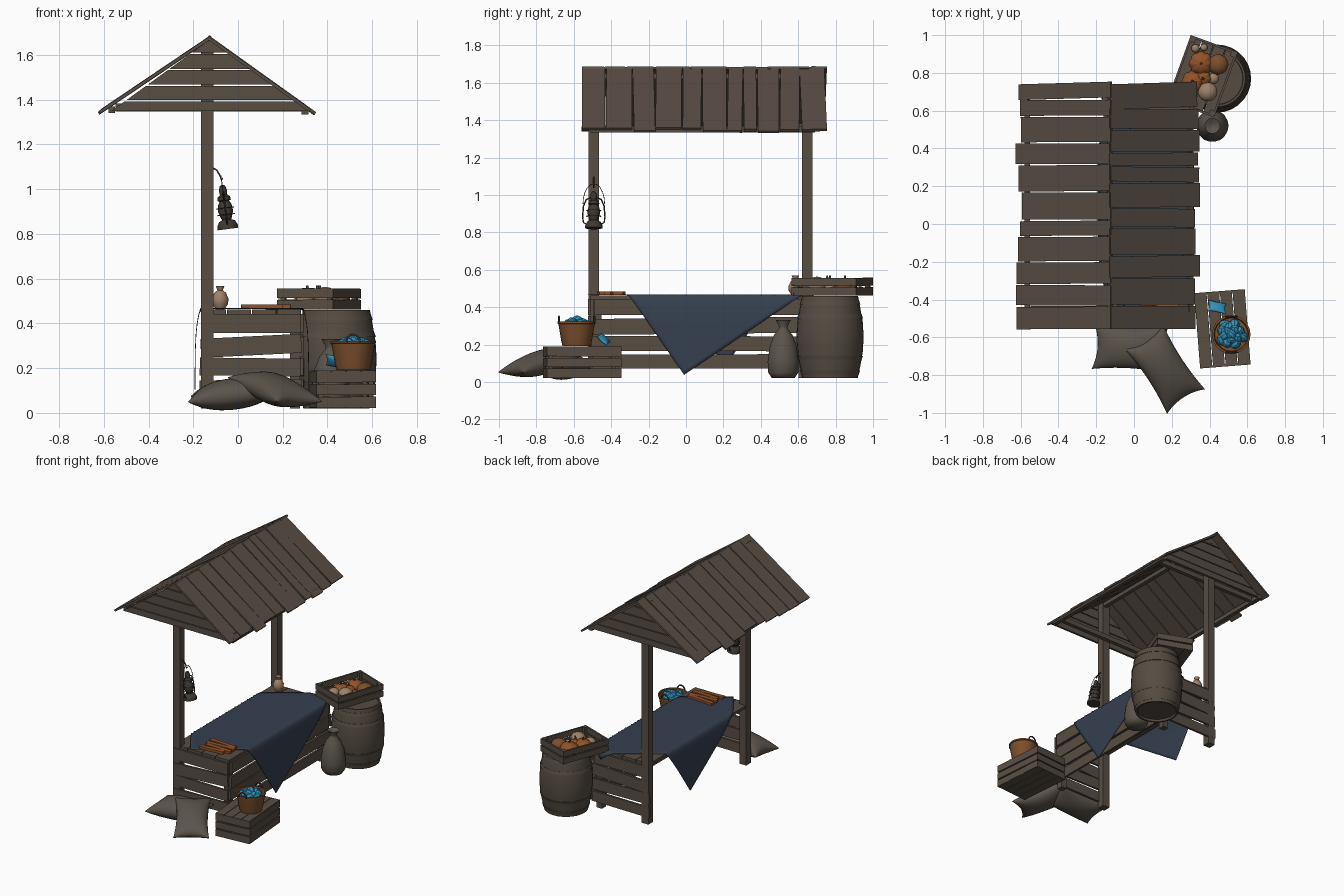
import bpy, bmesh, math, random
from mathutils import Matrix, Vector, Euler

if "Cube" in bpy.data.objects:
    bpy.data.objects.remove(bpy.data.objects["Cube"])
random.seed(4)
R = random.uniform

def mat(name, c):
    m = bpy.data.materials.new(name)
    m.diffuse_color = (*c, 1)
    m.use_nodes = True
    m.node_tree.nodes["Principled BSDF"].inputs["Base Color"].default_value = m.diffuse_color
    return m

WOOD = mat("weathered wood", (0.098, 0.074, 0.057))
BARREL = mat("barrel wood", (0.092, 0.072, 0.054))
METAL = mat("dark metal", (0.05, 0.04, 0.032))
CLOTH = mat("navy cloth", (0.036, 0.050, 0.078))
SACK = mat("sackcloth", (0.105, 0.088, 0.07))
BASKET = mat("wicker", (0.20, 0.078, 0.026))
ORANGE = mat("pumpkin orange", (0.29, 0.085, 0.022))
BLUE = mat("bright blue", (0.036, 0.29, 0.50))
PALE = mat("pale clay", (0.34, 0.22, 0.14))

def finish(name, bm, m, smooth=None, M=None):
    if M is not None:
        bm.transform(M)
    bmesh.ops.recalc_face_normals(bm, faces=bm.faces)
    me = bpy.data.meshes.new(name)
    bm.to_mesh(me)
    bm.free()
    me.materials.append(m)
    ob = bpy.data.objects.new(name, me)
    bpy.context.collection.objects.link(ob)
    if smooth:
        bpy.ops.object.select_all(action='DESELECT')
        bpy.context.view_layer.objects.active = ob
        ob.select_set(True)
        bpy.ops.object.shade_smooth_by_angle(angle=math.radians(smooth))
    return ob

def place(loc, rot=(0, 0, 0)):
    return Matrix.Translation(loc) @ Euler(rot).to_matrix().to_4x4()

def boards(name, parts, m=WOOD, M=None):
    # parts: (size, centre, rotation)
    bm = bmesh.new()
    for s, c, r in parts:
        bmesh.ops.create_cube(bm, size=1, matrix=place(c, r) @ Matrix.Diagonal((*s, 1)))
    return finish(name, bm, m, M=M)

def lathe(name, prof, m, n=24, M=None, smooth=40, rib=0, ribs=8):
    bm = bmesh.new()
    rings = []
    for r, z in prof:
        rings.append([bm.verts.new((r * (1 + rib * abs(math.cos(a * ribs / 2))) * math.cos(a),
                                    r * (1 + rib * abs(math.cos(a * ribs / 2))) * math.sin(a), z))
                      for a in (2 * math.pi * i / n for i in range(n))])
    for a, b in zip(rings, rings[1:]):
        for i in range(n):
            bm.faces.new((a[i], a[(i + 1) % n], b[(i + 1) % n], b[i]))
    bmesh.ops.remove_doubles(bm, verts=bm.verts, dist=1e-5)
    return finish(name, bm, m, smooth, M)

def ball(r, flat=1.0, k=9):
    return [(r * math.sin(math.pi * i / k), -r * flat * math.cos(math.pi * i / k)) for i in range(k + 1)]

def pillow(name, L, W, T, m, M, n=16):
    # stuffed sack with pinched corners
    bm = bmesh.new()
    for s in (1, -1):
        g = []
        for i in range(n + 1):
            u = -math.cos(math.pi * i / n)
            row = []
            for j in range(n + 1):
                v = -math.cos(math.pi * j / n)
                h = (max(0, 1 - u * u) * max(0, 1 - v * v)) ** 0.45
                row.append(bm.verts.new((u * L / 2 * (1 - .13 * (1 - v * v)),
                                         v * W / 2 * (1 - .13 * (1 - u * u)), s * T / 2 * h)))
            g.append(row)
        for i in range(n):
            for j in range(n):
                bm.faces.new((g[i][j], g[i + 1][j], g[i + 1][j + 1], g[i][j + 1]))
    bmesh.ops.remove_doubles(bm, verts=bm.verts, dist=1e-5)
    return finish(name, bm, m, 60, M)

def tube(name, pts, r, m, M=Matrix(), cyclic=False):
    cu = bpy.data.curves.new(name, 'CURVE')
    cu.dimensions = '3D'
    cu.bevel_depth, cu.bevel_resolution = r, 1
    sp = cu.splines.new('POLY')
    sp.points.add(len(pts) - 1)
    for p, q in zip(sp.points, pts):
        p.co = (*(M @ Vector(q)), 1)
    sp.use_cyclic_u = cyclic
    cu.materials.append(m)
    ob = bpy.data.objects.new(name, cu)
    bpy.context.collection.objects.link(ob)
    bpy.ops.object.select_all(action='DESELECT')
    bpy.context.view_layer.objects.active = ob
    ob.select_set(True)
    bpy.ops.object.convert(target='MESH')

# posts, short legs and roof beams
O = (0, 0, 0)
for y, n in ((-.493, "front_post"), (.648, "back_post")):
    boards(n, [((.055, .055, 1.64), (-.138, y, .84), O)])
boards("counter_legs", [((.045, .045, .42), (.255, y, .23), O) for y in (-.475, .625)])
RX, RZ = -.127, 1.672
boards("roof_beams", [((.03, 1.2, .03), (x, .09, z), O) for x, z in ((-.565, 1.355), (.30, 1.35), (RX, 1.635))]
       + [((.84, .03, .035), (RX, y, 1.365), O) for y in (-.45, .605)])

# roof boards on both slopes
def slope(name, edges, ex, ez):
    parts = []
    d = Vector((ex - RX, 0, ez - RZ))
    pitch = math.atan2(-d.z, d.x)
    for k, (a, b) in enumerate(zip(edges, edges[1:])):
        L = d.length + R(-.012, .03)
        c = Vector((RX, 0, RZ)) + d.normalized() * (L / 2 - .008)
        up = R(0, .006)
        rot = Euler((0, pitch, 0)).to_matrix() @ Euler((0, 0, R(-.03, .03) if k % 4 == 2 else R(-.008, .008))).to_matrix()
        parts.append(((L, b - a - .007, .014), (c.x, (a + b) / 2, c.z + up), rot.to_euler()))
    boards(name, parts)
slope("roof_right", [-.56, -.43, -.285, -.165, -.02, .085, .22, .305, .38, .5, .61, .75], .33, 1.345)
slope("roof_left", [-.56, -.435, -.32, -.20, -.065, .02, .17, .315, .43, .57, .66, .75], -.605, 1.35)

# gable boards clipped to the roof line
for y, n in ((-.525, "front_gable"), (.68, "back_gable")):
    bm = bmesh.new()
    for z0, z1 in ((1.35, 1.393), (1.398, 1.462), (1.468, 1.532), (1.538, 1.605), (1.612, 1.662)):
        pts = [(RX + s * (RZ - .004 - z) * 1.38, z) for s, z in ((-1, z0), (1, z0), (1, z1), (-1, z1))]
        f = [[bm.verts.new((x, y + o, z)) for x, z in pts] for o in (-.008, .008)]
        bm.faces.new(f[0]); bm.faces.new(f[1][::-1])
        for i in range(4):
            bm.faces.new((f[0][i], f[1][i], f[1][(i + 1) % 4], f[0][(i + 1) % 4]))
    finish(n, bm, WOOD)

# counter: top and planked sides, open at the back
boards("counter_top", [((.108, 1.17, .02), (-.108 + .112 * i, .075, .452), O) for i in range(4)])
rows = ((.40, .085, 0), (.30, .085, .05), (.205, .08, -.012), (.11, .075, .01))
boards("counter_front_planks", [((.016, 1.15 + R(-.02, .02), h), (.285, .075, z), (t * .2, 0, 0)) for z, h, t in rows])
for y, n in ((-.517, "counter_end_a"), (.668, "counter_end_b")):
    boards(n, [((.45 + R(-.02, .02), .016, h), (.062, y, z), (0, -t, 0)) for z, h, t in rows])

# cloth: a turned square draped over the counter edges
bm = bmesh.new()
N, L = 44, .905
A, d1, d2 = Vector((.722, -.01)), Vector((-.823, -.568)), Vector((-.561, .828))
def drape(p):
    x, y, z = p.x, p.y, .468
    for hi, sgn, ax in ((.292, 1, 0), (.168, -1, 0), (.678, 1, 1)):
        d = sgn * p[ax] - hi
        if d > 0:
            z -= d
            o = sgn * (hi + .026 * (1 - math.exp(-d * 14)))
            x, y = (o, y) if ax == 0 else (x, o)
    return x, y, z
g = [[bm.verts.new(drape(A + d1 * L * i / N + d2 * L * j / N)) for j in range(N + 1)] for i in range(N + 1)]
for i in range(N):
    for j in range(N):
        bm.faces.new((g[i][j], g[i + 1][j], g[i + 1][j + 1], g[i][j + 1]))
finish("table_cloth", bm, CLOTH, 60).modifiers.new("thickness", 'SOLIDIFY').thickness = .003

# barrel with hoops
BM = place((.44, .77, 0))
lathe("barrel", [(0, .035), (.132, .035), (.136, .02), (.148, .02), (.163, .09), (.175, .16), (.18, .24), (.175, .32),
                 (.163, .39), (.15, .46), (.138, .46), (.136, .445), (0, .445)], BARREL, 28, BM)
for z, r in ((.05, .156), (.13, .172), (.35, .172), (.425, .158)):
    t = .003 if z < .24 else -.003
    lathe("barrel_hoop", [(r - .005, z - .01), (r + .001 - t, z - .01), (r + .001 + t, z + .01), (r - .005, z + .01)], BARREL, 28, BM)

# slatted crates
def crate(name, W, D, H, n, M, lid):
    p, h = [], H / n
    for i in range(n):
        z = h * (i + .5)
        for s in (1, -1):
            p.append(((W, .012, h - .008), (0, s * (D / 2 - .006), z), (0, R(-.015, .015), 0)))
            p.append(((.012, D - .024, h - .008), (s * (W / 2 - .006), 0, z), (R(-.01, .01), 0, 0)))
    p += [((.022, .022, H - .006), (sx * (W / 2 - .022), sy * (D / 2 - .022), H / 2), O) for sx in (1, -1) for sy in (1, -1)]
    for z in ([.008, H - .004] if lid else [.008]):
        p += [((W / 4 - .004, D, .012), (W * (i - 1.5) / 4, 0, z), O) for i in range(4)]
    boards(name, p, WOOD, M)
crate("barrel_crate", .265, .367, .1, 2, place((.3625, .7825, .46), (0, 0, math.radians(-20))), False)
crate("floor_crate", .268, .40, .168, 3, place((.468, -.555, .02), (0, 0, math.radians(4.5))), True)

# produce in the upper crate
for x, y, r in ((.355, .85, .058), (.31, .755, .052), (.365, .77, .04)):
    lathe("pumpkin", ball(r, .75), ORANGE, 32, place((x, y, .512), (R(-.2, .2), R(-.2, .2), 0)), 50, .14)
    lathe("pumpkin_stem", [(0, 0), (.008, 0), (.005, .02), (0, .02)], SACK, 6, place((x, y, .55)))
lathe("brown_gourd", ball(.052, .8), BASKET, 24, place((.445, .845, .515)), 50, .08)
for x, y, r in ((.39, .70, .052), (.30, .69, .04), (.42, .77, .03), (.325, .93, .022), (.37, .935, .02)):
    lathe("round_produce", ball(r, .85), PALE, 14, place((x, y, .475 + r * .85)))

# small jug on the counter
lathe("pale_jug", [(0, 0), (.02, 0), (.036, .025), (.037, .05), (.025, .075), (.012, .085), (.02, .105), (0, .1)],
      PALE, 16, place((-.08, .585, .463)))

# standing tied sack
lathe("standing_sack", [(0, .02), (.06, .02), (.08, .05), (.083, .11), (.072, .19), (.05, .25), (.024, .285),
                        (.022, .295), (.04, .33), (.02, .32), (0, .31)], SACK, 18, place((.415, .52, 0)), 60, .04, 6)
# lying sacks
pillow("lying_sack", .40, .25, .14, SACK, place((-.02, -.655, .085), (.1, -.12, -.06)))
pillow("leaning_sack", .42, .24, .13, SACK, place((.165, -.77, .105), (0, .26, math.radians(-57))))

# basket with blue goods and hoops for handles
bx, by = .515, -.585
lathe("basket", [(0, .192), (.075, .192), (.082, .22), (.097, .31), (.102, .312), (.102, .322), (.092, .322), (.088, .29), (0, .285)],
      BASKET, 20, place((bx, by, 0)))
for s in (1, -1):
    tube("basket_handle", [(bx + .03 * math.cos(a), by + s * .095, .315 + .035 * math.sin(a))
                           for a in (math.pi * i / 8 for i in range(9))], .005, METAL)
for i in range(15):
    a, q = i * 2.4, .017 * math.sqrt(i)
    lathe("blue_fruit", ball(.027, 1.15, 6), BLUE, 8,
          place((bx + q * math.cos(a), by + q * math.sin(a), .328 - q * .45), (R(-1, 1), R(-1, 1), 0)), 30)
pillow("blue_pouch", .1, .075, .03, BLUE, place((.44, -.44, .228), (-.75, .2, -.2)), 8)

# flat loaves on the counter
boards("loaves", [((.20 + R(-.02, .02), .03, .018), (.12 + R(-.015, .015), -.455 + .037 * i, .475), (0, 0, R(-.08, .08))) for i in range(4)], ORANGE)

# hanging lantern
LM = place((-.045, -.493, .822), (0, -.13, 0))
lathe("lantern_body", [(0, 0), (.046, 0), (.046, .015), (.036, .035), (.02, .042), (.024, .05), (.034, .08), (.03, .11), (.022, .125),
                       (.03, .13), (.028, .145), (.016, .155), (.018, .175), (.012, .195), (0, .2)], METAL, 16, LM)
for s in (1, -1):
    tube("lantern_side_tube", [(0, s * y, z) for y, z in ((.035, .02), (.055, .03), (.06, .06), (.055, .12), (.04, .155), (.015, .165))], .004, METAL, LM)
for z in (.065, .095):
    tube("lantern_cage_ring", [(.039 * math.cos(a), .039 * math.sin(a), z) for a in (i * math.pi / 8 for i in range(16))], .002, METAL, LM, True)
tube("lantern_handle", [(0, .058 * math.cos(a), .13 + .11 * math.sin(a)) for a in (i * math.pi / 10 for i in range(11))], .002, METAL, LM)
tube("lantern_hook", [(-.112, -.493, 1.095), (-.095, -.493, 1.085), (-.08, -.493, 1.06), (-.075, -.493, 1.04), (-.068, -.493, 1.05)], .004, METAL)
